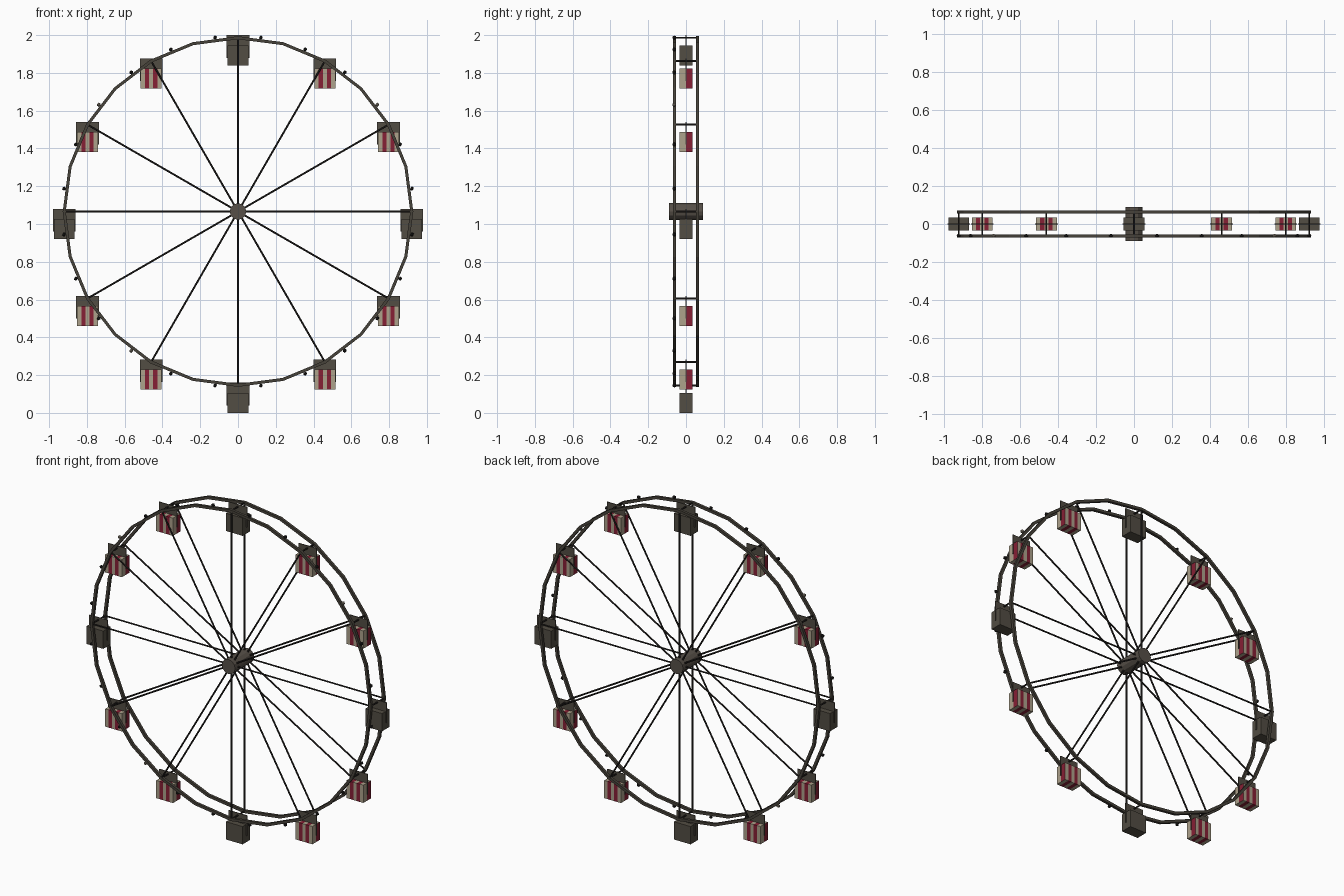
import bpy, bmesh, math
from mathutils import Vector

if "Cube" in bpy.data.objects:
    bpy.data.objects.remove(bpy.data.objects["Cube"])

CZ, R, YR = 1.066, 0.92, 0.062   # wheel centre height, radius, rim offset


def mat(name, r, g, b):
    m = bpy.data.materials.new(name)
    m.diffuse_color = (r, g, b, 1)
    m.use_nodes = True
    m.node_tree.nodes["Principled BSDF"].inputs["Base Color"].default_value = m.diffuse_color
    return m


RIM = mat("rim brown", 0.062, 0.054, 0.042)
SPOKE = mat("spoke black", 0.022, 0.019, 0.017)
HUB = mat("hub brown", 0.095, 0.08, 0.065)
DARK = mat("cabin olive", 0.085, 0.074, 0.056)
CREAM = mat("cream", 0.42, 0.36, 0.26)
RED = mat("dark red", 0.24, 0.014, 0.035)
BULB = mat("bulb off", 0.015, 0.014, 0.013)
LIT = mat("bulb lit", 0.32, 0.28, 0.22)


def make(name, bm, *mats):
    bmesh.ops.recalc_face_normals(bm, faces=bm.faces)
    me = bpy.data.meshes.new(name)
    bm.to_mesh(me)
    bm.free()
    for m in mats:
        me.materials.append(m)
    ob = bpy.data.objects.new(name, me)
    bpy.context.collection.objects.link(ob)
    return ob


def polar(deg, r, y=0.0):
    a = math.radians(deg)
    return Vector((r * math.cos(a), y, CZ + r * math.sin(a)))


def rod(bm, p, q, r, n=6):
    d = q - p
    m = d.to_track_quat('Z', 'Y').to_matrix().to_4x4()
    m.translation = (p + q) / 2
    bmesh.ops.create_cone(bm, cap_ends=True, segments=n, radius1=r, radius2=r,
                          depth=d.length, matrix=m)


def box(bm, size, centre):
    vs = bmesh.ops.create_cube(bm, size=1)["verts"]
    for v in vs:
        v.co = Vector(a * b for a, b in zip(v.co, size)) + Vector(centre)


# Two 24-sided rims with square section
for name, y in (("front_rim", -YR), ("back_rim", YR)):
    bm = bmesh.new()
    t = 0.008
    rings = [[bm.verts.new(polar(i * 15, R + dr, y + dy))
              for dr, dy in ((-t, -t), (t, -t), (t, t), (-t, t))] for i in range(24)]
    for i in range(24):
        a, b = rings[i], rings[(i + 1) % 24]
        for j in range(4):
            k = (j + 1) % 4
            bm.faces.new((a[j], a[k], b[k], b[j]))
    make(name, bm, RIM)

# Spokes on both sides, and cross axles joining the rims
spokes, axles = bmesh.new(), bmesh.new()
for i in range(12):
    for y in (-YR, YR):
        rod(spokes, polar(i * 30, 0.02, y), polar(i * 30, R, y), 0.005)
    rod(axles, polar(i * 30, R, -YR), polar(i * 30, R, YR), 0.005)
make("spokes", spokes, SPOKE)
make("cross_axles", axles, SPOKE)

# Hub drum
bm = bmesh.new()
rod(bm, Vector((0, -0.09, CZ)), Vector((0, 0.09, CZ)), 0.044, 12)
make("hub", bm, HUB)

# Bulbs around the outside of the front rim, three of them lit
for name, lit, m in (("bulbs_off", False, BULB), ("bulbs_lit", True, LIT)):
    bm = bmesh.new()
    for i in range(24):
        if (i in (2, 9, 15)) == lit:
            vs = bmesh.ops.create_icosphere(bm, subdivisions=1, radius=0.011)["verts"]
            bmesh.ops.translate(bm, verts=vs, vec=polar(i * 15 + 7.5, 0.929, -YR))
    make(name, bm, m)

# Cabins hang upright from the axles; every third one is plain dark
W, D, H = 0.11, 0.07, 0.106
for i in range(12):
    p = polar(i * 30, R)
    bm = bmesh.new()
    box(bm, (0.12, 0.005, 0.12), (0, 0, -0.046))
    make("hanger_plate", bm, DARK).location = p

    bm = bmesh.new()
    box(bm, (W, D, H), (0, 0, -0.093))
    if i % 3 == 0:
        make("plain_cabin", bm, DARK).location = p
        continue
    # cut stripe edges, then colour alternate bands
    cuts = [((W * (k / 5 - 0.5), 0, 0), (1, 0, 0)) for k in range(1, 5)]
    cuts.append(((0, 0, 0), (0, 1, 0)))
    for co, no in cuts:
        bmesh.ops.bisect_plane(bm, geom=bm.verts[:] + bm.edges[:] + bm.faces[:],
                               plane_co=co, plane_no=no)
    bm.normal_update()
    for f in bm.faces:
        c = f.calc_center_median()
        if abs(f.normal.x) > 0.5:
            f.material_index = int(c.y * c.x > 0)
        else:
            f.material_index = int((c.x / W + 0.5) * 5) % 2
    make("striped_cabin", bm, CREAM, RED).location = p
